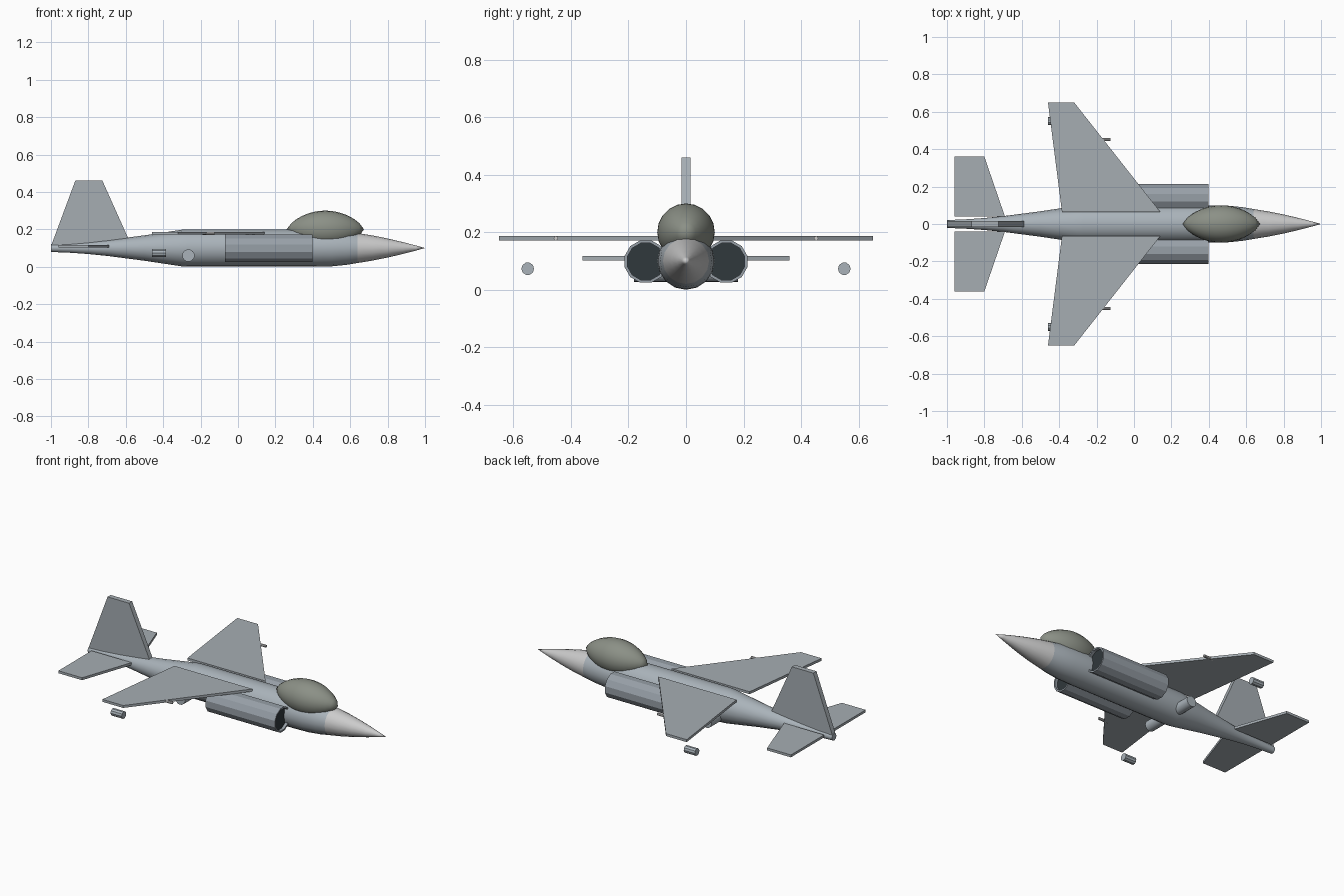
import bpy, bmesh
from math import sin, cos, pi, radians
from mathutils import Matrix, Vector

if "Cube" in bpy.data.objects:
    bpy.data.objects.remove(bpy.data.objects["Cube"])


def material(name, rgb):
    m = bpy.data.materials.new(name)
    m.diffuse_color = (*rgb, 1)
    m.use_nodes = True
    m.node_tree.nodes["Principled BSDF"].inputs["Base Color"].default_value = m.diffuse_color
    return m


BODY = material("body_grey", (0.40, 0.45, 0.49))
WING = material("wing_grey", (0.38, 0.42, 0.45))
DUCT = material("duct_grey", (0.31, 0.35, 0.39))
PALE = material("pale_nose", (0.55, 0.57, 0.54))
GLASS = material("canopy_tint", (0.26, 0.28, 0.24))
DARK = material("dark_opening", (0.03, 0.04, 0.045))


def finish(bm, name, mat, smooth=False):
    bmesh.ops.recalc_face_normals(bm, faces=bm.faces)
    me = bpy.data.meshes.new(name)
    bm.to_mesh(me)
    bm.free()
    ob = bpy.data.objects.new(name, me)
    bpy.context.collection.objects.link(ob)
    me.materials.append(mat)
    if smooth:
        bpy.ops.object.select_all(action='DESELECT')
        ob.select_set(True)
        bpy.context.view_layer.objects.active = ob
        bpy.ops.object.shade_smooth_by_angle(angle=radians(29))
    return ob


def lathe(name, profile, centre, mat, sides=16, along_y=False, smooth=True, phase=0.0):
    """Revolve (position, radius) points around the x axis (or y axis)."""
    bm = bmesh.new()
    rings = []
    for p, r in profile:
        if r == 0:
            rings.append([bm.verts.new((p, 0, 0))])
        else:
            angles = [2 * pi * (i + phase) / sides for i in range(sides)]
            rings.append([bm.verts.new((p, r * cos(a), r * sin(a))) for a in angles])
    for a, b in zip(rings, rings[1:]):
        for i in range(sides):
            j = (i + 1) % sides
            quad = [a[i % len(a)], a[j % len(a)], b[j % len(b)], b[i % len(b)]]
            bm.faces.new(list(dict.fromkeys(quad)))
    for end in (rings[0], rings[-1]):
        if len(end) > 2:
            bm.faces.new(end)
    if along_y:
        bm.transform(Matrix.Rotation(pi / 2, 4, 'Z'))
    bm.transform(Matrix.Translation(centre))
    return finish(bm, name, mat, smooth)


def plate(name, outline, offset, mat):
    """Extrude a flat outline of 3D points along the offset vector."""
    bm = bmesh.new()
    face = bm.faces.new([bm.verts.new(p) for p in outline])
    ext = bmesh.ops.extrude_face_region(bm, geom=[face])
    bmesh.ops.translate(bm, vec=Vector(offset),
                        verts=[v for v in ext["geom"] if isinstance(v, bmesh.types.BMVert)])
    return finish(bm, name, mat)


# Fuselage and nose cone
lathe("fuselage", [(-1, .021), (-.9, .025), (-.8, .032), (-.7, .042), (-.6, .055), (-.5, .068),
                   (-.4, .083), (-.3, .098), (-.27, .1), (.4, .1), (.5, .098), (.58, .09), (.64, .08)],
      (0, 0, .1), BODY)
lathe("nose_cone", [(.64, .08), (.72, .067), (.8, .051), (.88, .032), (.95, .014), (1, 0)],
      (0, 0, .1), PALE)

# Canopy: lens-shaped solid of revolution
lens = [-1 + 2 * i / 16 for i in range(17)]
lathe("canopy", [(.207 * t, .1 * max(0, 1 - t * t) ** .75) for t in lens],
      (.467, 0, .2), GLASS, sides=20)

# Vertical fin
plate("tail_fin", [(-1, -.015, .11), (-.568, -.015, .11), (-.725, -.015, .46), (-.87, -.015, .46)],
      (0, .03, 0), WING)

for side, s in (("left", 1), ("right", -1)):
    # Wings and tailplanes
    plate(f"{side}_wing", [(.142, s * .063, .172), (-.385, s * .063, .172),
                           (-.46, s * .65, .172), (-.32, s * .65, .172)], (0, 0, .015), WING)
    plate(f"{side}_tailplane", [(-.69, s * .04, .102), (-.96, s * .04, .102),
                                (-.96, s * .36, .102), (-.80, s * .36, .102)], (0, 0, .015), WING)
    # Air intake with recessed dark opening
    lathe(f"{side}_intake", [(-.07, .076), (.398, .076), (.398, .066), (.375, .066)],
          (0, s * .14, .098), DUCT, sides=12, smooth=False, phase=.5)
    lathe(f"{side}_intake_opening", [(.37, .066), (.38, .066)],
          (0, s * .14, .098), DARK, sides=12, smooth=False, phase=.5)
    # Store below the wing tip, wing probe and belly pod
    lathe(f"{side}_store", [(-.46, .022), (-.385, .022)], (0, s * .55, .073), BODY,
          sides=10, smooth=False)
    lathe(f"{side}_wing_probe", [(-.19, .008), (-.125, .008)], (0, s * .452, .179), PALE,
          sides=8, smooth=False)
    lathe(f"{side}_belly_pod", [(-.06, .033), (.06, .033)], (-.265, s * .12, .06), BODY,
          sides=16, along_y=True)
